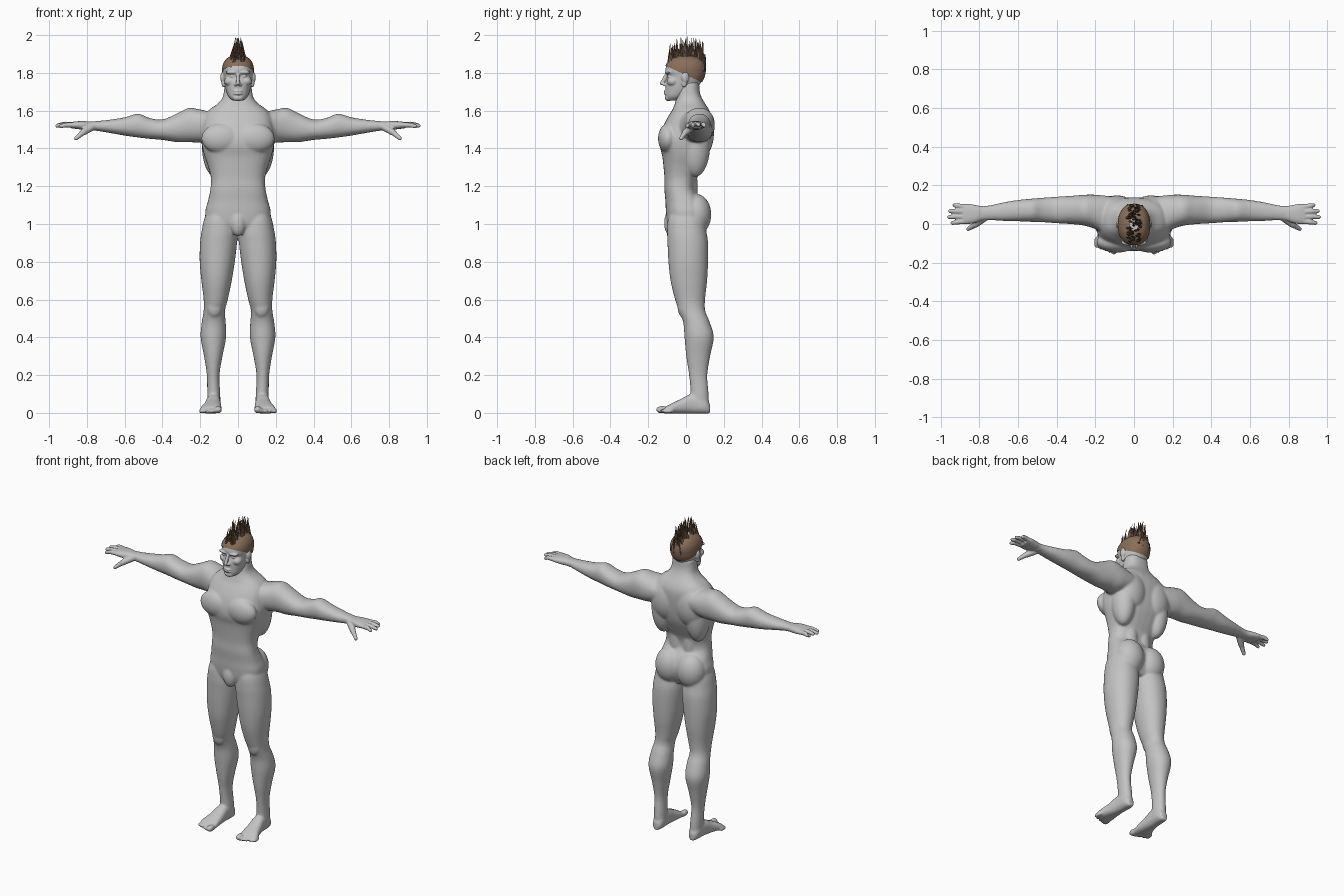
import bpy, bmesh, math, random
from mathutils import Vector, Matrix

random.seed(4)
if "Cube" in bpy.data.objects:
    bpy.data.objects.remove(bpy.data.objects["Cube"])


def material(name, r, g, b):
    mat = bpy.data.materials.new(name)
    mat.use_nodes = True
    mat.diffuse_color = (r, g, b, 1)
    node = next(n for n in mat.node_tree.nodes if n.type == "BSDF_PRINCIPLED")
    node.inputs["Base Color"].default_value = (r, g, b, 1)
    node.inputs["Roughness"].default_value = .6
    return mat


skin = material("grey skin", .55, .55, .55)
scalp_brown = material("scalp brown", .25, .155, .1)
strand_brown = material("strand brown", .17, .105, .068)


def resample(rows, steps=4):
    """Smoothly interpolate between the given cross-sections."""
    rows = [Vector(r) for r in rows]
    padded = [rows[0]] + rows + [rows[-1]]
    out = []
    for a, b, c, d in zip(padded, padded[1:], padded[2:], padded[3:]):
        for k in range(steps):
            t = k / steps
            out.append(b + (c - a) * (t / 2) + (a * 2 - b * 5 + c * 4 - d) * (t * t / 2)
                       + (b * 3 - a - c * 3 + d) * (t ** 3 / 2))
    return out + [rows[-1]]


def tube(bm, axis, rows, side=1, power=2.2, grow=0, count=32):
    """Closed tube along an axis; a row is position, low/high, low/high."""
    others = [i for i in range(3) if i != axis]
    rings = []
    for t, lo1, hi1, lo2, hi2 in resample(rows):
        ring = []
        for k in range(count):
            ang = math.tau * k / count
            p = Vector((0, 0, 0))
            p[axis] = t
            for i, lo, hi, f in ((others[0], lo1, hi1, math.cos(ang)),
                                 (others[1], lo2, hi2, math.sin(ang))):
                p[i] = (lo + hi) / 2 + ((hi - lo) / 2 + grow) * math.copysign(abs(f) ** (2 / power), f)
            p.x *= side
            ring.append(bm.verts.new(p))
        rings.append(ring)
    for a, b in zip(rings, rings[1:]):
        for k in range(count):
            n = (k + 1) % count
            bm.faces.new((a[k], a[n], b[n], b[k]))
    bm.faces.new(rings[0])
    bm.faces.new(rings[-1])


def blob(bm, centre, radii, both=True):
    """Ellipsoid muscle or feature, mirrored across the middle if asked."""
    for side in ((1, -1) if both else (1,)):
        c = Vector((centre[0] * side, centre[1], centre[2]))
        bmesh.ops.create_uvsphere(bm, u_segments=32, v_segments=20, radius=1,
                                  matrix=Matrix.Translation(c) @ Matrix.Diagonal((*radii, 1)))


def limb(bm, start, end, r1, r2, side=1, sides=14, round_ends=True):
    """Tapered rod between two points."""
    a, b = (Vector((p[0] * side, p[1], p[2])) for p in (start, end))
    turn = (b - a).to_track_quat("Z", "Y").to_matrix().to_4x4()
    bmesh.ops.create_cone(bm, cap_ends=True, segments=sides, radius1=r1, radius2=r2,
                          depth=(b - a).length, matrix=Matrix.Translation((a + b) / 2) @ turn)
    if round_ends:
        for p, r in ((a, r1), (b, r2)):
            bmesh.ops.create_icosphere(bm, subdivisions=2, radius=r, matrix=Matrix.Translation(p))


def finish(bm, name, mat, voxel=0, relax=0, smooth=True):
    bmesh.ops.recalc_face_normals(bm, faces=bm.faces[:])
    for f in bm.faces:
        f.smooth = smooth
    mesh = bpy.data.meshes.new(name)
    bm.to_mesh(mesh)
    bm.free()
    mesh.materials.append(mat)
    obj = bpy.data.objects.new(name, mesh)
    bpy.context.collection.objects.link(obj)
    if voxel:
        fuse = obj.modifiers.new("fuse", "REMESH")
        fuse.mode = "VOXEL"
        fuse.voxel_size = voxel
        fuse.use_smooth_shade = True
        soften = obj.modifiers.new("soften", "SMOOTH")
        soften.factor = .5
        soften.iterations = relax


# Torso and neck
body = bmesh.new()
torso = [(z, -w, w, front, back) for z, w, front, back in (
    (.95, .09, -.075, .07), (1, .16, -.098, .095), (1.06, .174, -.106, .106), (1.12, .16, -.109, .088),
    (1.18, .147, -.114, .052), (1.24, .143, -.114, .058), (1.3, .157, -.119, .085),
    (1.36, .178, -.126, .112), (1.41, .19, -.138, .125), (1.46, .195, -.137, .132), (1.52, .188, -.12, .137),
    (1.57, .178, -.094, .135), (1.605, .152, -.072, .122), (1.635, .11, -.06, .103),
    (1.665, .084, -.052, .085), (1.7, .075, -.046, .073), (1.75, .07, -.04, .07))]
tube(body, 2, torso, power=2.5)
blob(body, (.088, -.095, 1.453), (.106, .053, .08))      # chest
blob(body, (.122, .05, 1.42), (.07, .078, .17))          # sides of back
blob(body, (.088, .075, 1.48), (.1, .073, .13))          # shoulder blades
blob(body, (.045, .015, 1.2), (.05, .046, .2))           # lower back
blob(body, (.076, .05, 1.05), (.09, .084, .11))          # seat
blob(body, (0, -.08, 1.005), (.042, .036, .07), False)   # groin

# Arms, legs and feet
arm = ((.1, -.05, .14, 1.46, 1.58), (.16, -.045, .148, 1.44, 1.597), (.21, -.022, .152, 1.432, 1.608),
       (.26, -.008, .151, 1.433, 1.615),
       (.32, -.001, .146, 1.433, 1.587), (.4, .004, .141, 1.445, 1.553), (.47, .009, .136, 1.451, 1.562),
       (.53, .011, .131, 1.458, 1.584), (.6, .014, .124, 1.468, 1.565), (.68, .016, .111, 1.482, 1.552),
       (.76, .021, .094, 1.495, 1.544), (.8, .021, .094, 1.498, 1.542))
leg = ((1.1, .05, .145, -.07, .07), (1.03, .02, .178, -.095, .095), (.96, .005, .193, -.1, .108),
       (.9, .005, .201, -.098, .117),
       (.8, .017, .203, -.093, .117), (.7, .033, .194, -.082, .112), (.6, .054, .182, -.058, .101),
       (.54, .069, .182, -.037, .102), (.48, .065, .192, -.015, .126), (.4, .063, .198, -.008, .147),
       (.3, .082, .18, .001, .128), (.2, .098, .165, .016, .113), (.1, .094, .163, .024, .12),
       (.03, .092, .161, .014, .121))
foot = ((.127, .11, .145, -.004, .045), (.1, .093, .161, -.004, .08), (.03, .092, .168, -.004, .1),
        (-.03, .089, .181, -.004, .072), (-.08, .086, .198, -.004, .049), (-.11, .087, .199, -.004, .032))
for side in (1, -1):
    tube(body, 0, arm, side)
    tube(body, 2, leg, side, 2.1)
    tube(body, 1, foot, side, 2.4)
blob(body, (.125, -.016, .565), (.042, .029, .06))       # knees
for i in range(5):
    size = .02 if i == 0 else .0125
    blob(body, (.104 + .0225 * i, -.128 + .008 * i, size - .003), (size, .032, size))
finish(body, "body", skin, .006, 10)

# Hands
palm = ((.72, .02, .1, 1.493, 1.546), (.78, .02, .092, 1.499, 1.542), (.82, .006, .098, 1.499, 1.545),
        (.86, -.001, .105, 1.504, 1.543), (.885, .002, .103, 1.507, 1.539))
for side, label in ((1, "left_hand"), (-1, "right_hand")):
    hand = bmesh.new()
    tube(hand, 0, palm, side, 2.5)
    for i, tip in enumerate((.95, .968, .962, .94)):
        knuckle = (.87, .014 + .025 * i, 1.524)
        middle = (.915, .01 + .028 * i, 1.53 - .003 * abs(i - 2))
        limb(hand, knuckle, middle, .0142, .0128, side)
        limb(hand, middle, (tip - .01, .005 + .031 * i, 1.524 - .004 * abs(i - 2)), .0126, .0102, side)
    limb(hand, (.77, .035, 1.515), (.82, -.003, 1.485), .02, .0175, side)
    limb(hand, (.82, -.003, 1.485), (.858, -.026, 1.453), .0155, .011, side)
    finish(hand, label, skin, .0045, 4)

# Head and face
skull = [(z, -w, w, front, back) for z, w, front, back in (
    (1.655, .03, -.1, -.035), (1.675, .05, -.108, .0), (1.71, .064, -.109, .05),
    (1.75, .072, -.108, .08), (1.78, .077, -.099, .094), (1.803, .079, -.108, .099),
    (1.825, .079, -.108, .1), (1.85, .073, -.098, .094), (1.875, .056, -.076, .074),
    (1.89, .03, -.04, .04))]
head = bmesh.new()
tube(head, 2, skull)
blob(head, (.03, -.094, 1.803), (.036, .018, .01))         # brow
blob(head, (.031, -.088, 1.782), (.016, .012, .008))       # eyes
blob(head, (.042, -.07, 1.755), (.031, .031, .026))        # cheeks
blob(head, (.012, -.112, 1.738), (.009, .013, .008))       # nostrils
blob(head, (.08, -.004, 1.775), (.014, .02, .03))          # upper ears
blob(head, (.077, -.009, 1.745), (.01, .014, .022))        # ear lobes
limb(head, (0, -.1, 1.797), (0, -.128, 1.744), .009, .0105)
for z in (1.703, 1.69):
    blob(head, (0, -.102, z), (.027, .016, .0072), False)  # lips
blob(head, (0, -.092, 1.668), (.03, .02, .018), False)     # chin
finish(head, "head", skin, .0035, 5)

# Shaved hair: an enlarged crown cut along a sloping hairline
crown = bmesh.new()
tube(crown, 2, skull, grow=.005)
bmesh.ops.bisect_plane(crown, geom=crown.verts[:] + crown.edges[:] + crown.faces[:],
                       plane_co=(0, -.09, 1.829), plane_no=(0, .41, .91), clear_inner=True)
finish(crown, "shaved_hair", scalp_brown)

# Crest of ragged upright strands, running from the forehead over the crown
crest = bmesh.new()
total = 90
for i in range(total):
    ang = math.radians(-62 + 146 * i / total)
    x = random.uniform(-.042, .042)
    base = Vector((x, .1 * math.sin(ang) - .003, 1.788 + .092 * math.cos(ang) - 5 * x * x))
    height = 1.89 + .095 * math.cos(ang * .8 - .15) + random.uniform(-.05, .01)
    tip = Vector((x * .4 + random.uniform(-.008, .008), base.y * 1.02 + random.uniform(-.004, .008), height))
    if ang > 1.1:
        tip.z = base.z + random.uniform(.07, .1)
    limb(crest, base, tip, .0085, .0006, sides=5, round_ends=False)
limb(crest, (0, .003, 1.88), (0, .006, 2), .008, .0005, sides=5, round_ends=False)
finish(crest, "hair_crest", strand_brown, smooth=False)
